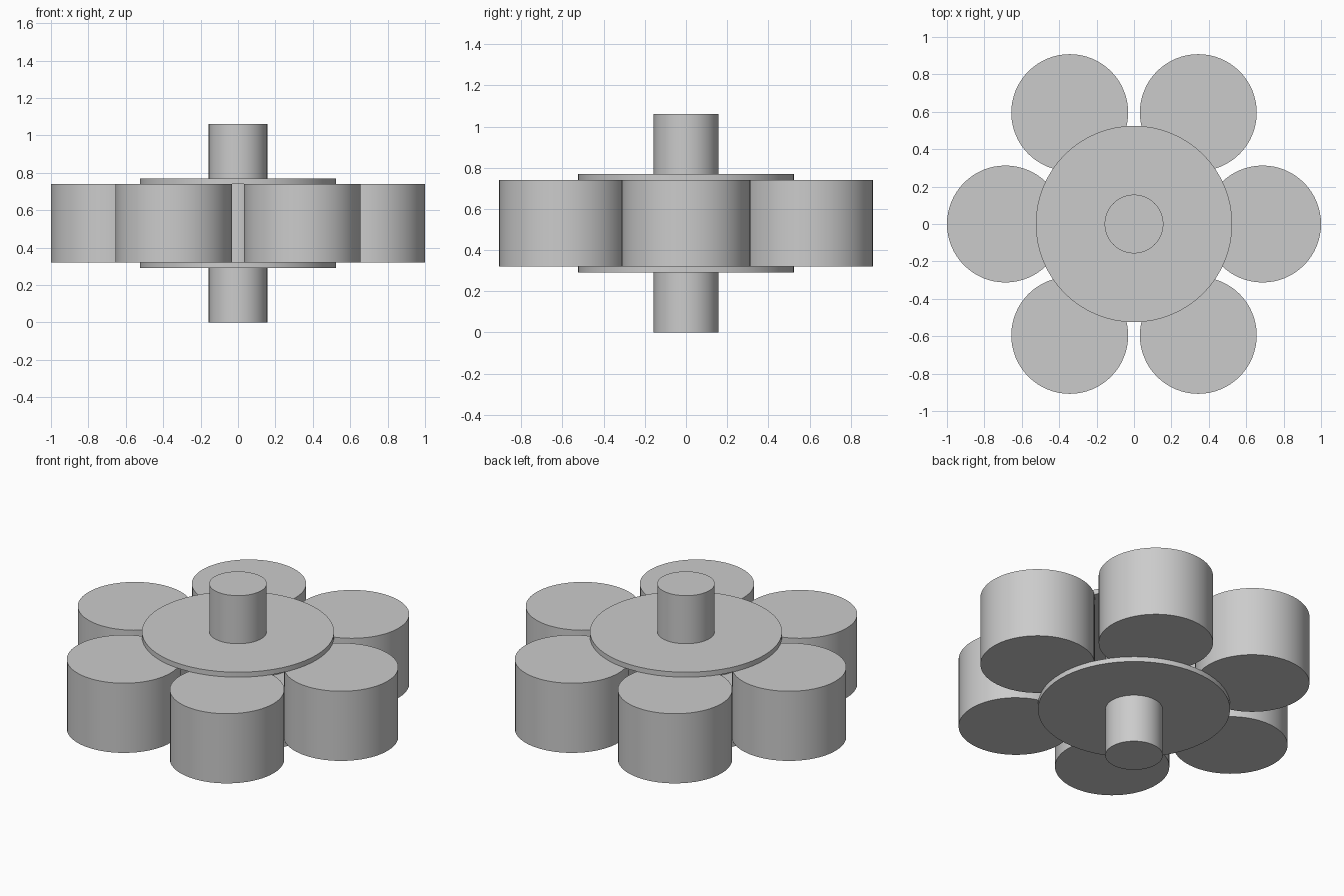
import bpy
import math

if "Cube" in bpy.data.objects:
    bpy.data.objects.remove(bpy.data.objects["Cube"], do_unlink=True)

grey = bpy.data.materials.new("light_grey")
grey.use_nodes = True
grey.diffuse_color = (0.6, 0.6, 0.6, 1)
grey.node_tree.nodes["Principled BSDF"].inputs["Base Color"].default_value = (0.6, 0.6, 0.6, 1)


def cylinder(name, radius, bottom, top, x=0, y=0):
    """Upright smooth cylinder with sharp rims."""
    bpy.ops.mesh.primitive_cylinder_add(
        vertices=64, radius=radius, depth=top - bottom,
        location=(x, y, (bottom + top) / 2))
    obj = bpy.context.object
    obj.name = name
    obj.data.materials.append(grey)
    bpy.ops.object.shade_smooth_by_angle(angle=math.radians(30))
    return obj


# Central shaft running the full height
cylinder("shaft", 0.157, 0, 1.06)

# Thin carrier plates that sandwich the rollers
cylinder("lower_plate", 0.525, 0.29, 0.32)
cylinder("upper_plate", 0.525, 0.74, 0.77)

# Ring of six rollers
COUNT, RING = 6, 0.6875
for i in range(COUNT):
    a = math.tau * i / COUNT
    cylinder(f"roller_{i + 1}", 0.3125, 0.32, 0.74, RING * math.cos(a), RING * math.sin(a))
